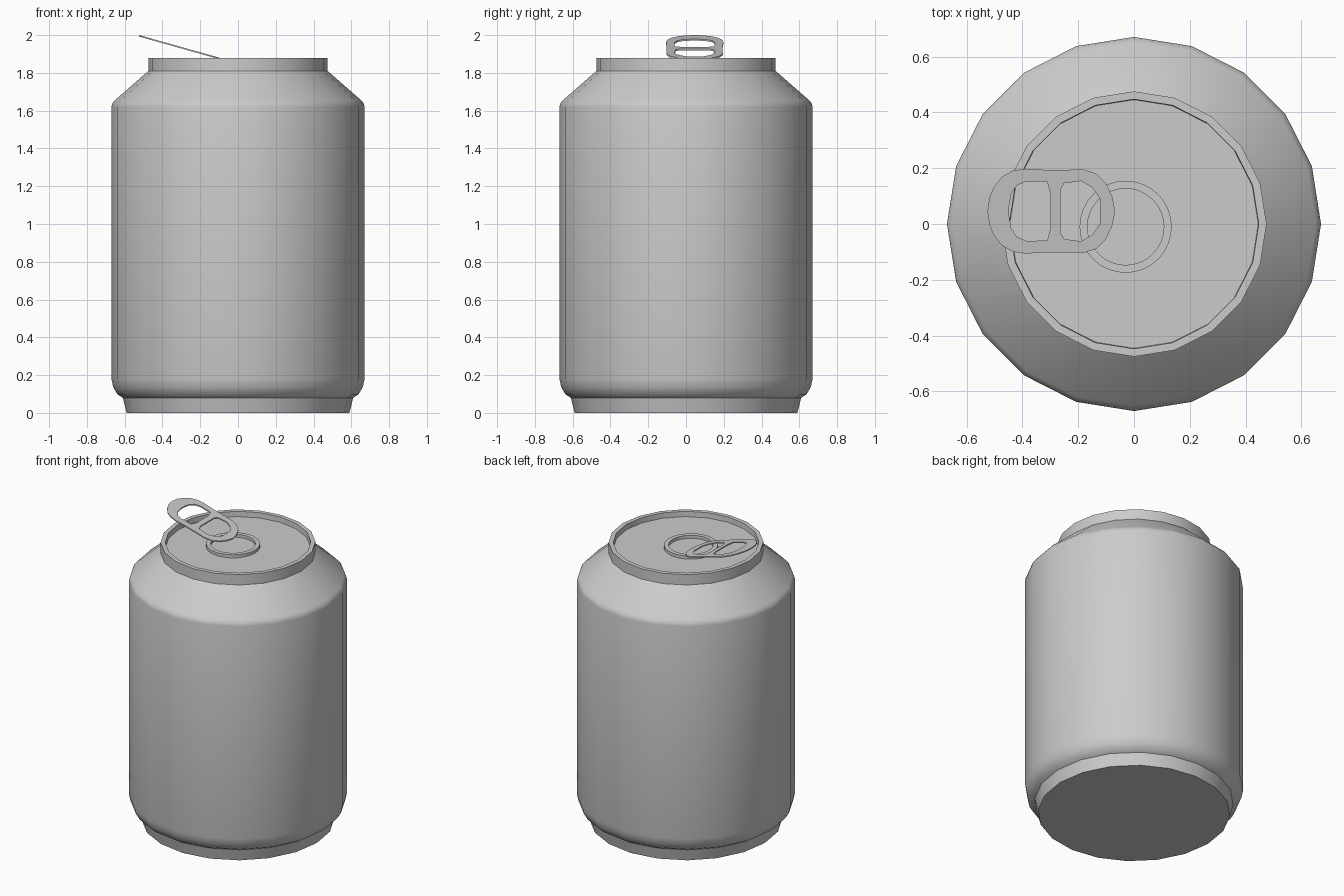
import bpy, bmesh, math

if "Cube" in bpy.data.objects:
    bpy.data.objects.remove(bpy.data.objects["Cube"])

SIDES = 20


def finish(obj, angle=30):
    bpy.ops.object.select_all(action='DESELECT')
    bpy.context.view_layer.objects.active = obj
    obj.select_set(True)
    bpy.ops.object.shade_smooth_by_angle(angle=math.radians(angle))


def lathe(name, profile, sides=SIDES, center=(0, 0), closed=False):
    """Revolve an (r, z) profile; open profiles get capped at both ends."""
    bm = bmesh.new()
    rings = []
    for r, z in profile:
        rings.append([bm.verts.new((center[0] + r * math.cos(2 * math.pi * i / sides),
                                    center[1] + r * math.sin(2 * math.pi * i / sides), z))
                      for i in range(sides)])
    pairs = list(zip(rings, rings[1:]))
    if closed:
        pairs.append((rings[-1], rings[0]))
    for a, b in pairs:
        for i in range(sides):
            j = (i + 1) % sides
            bm.faces.new((a[i], a[j], b[j], b[i]))
    if not closed:
        bm.faces.new(rings[0][::-1])
        bm.faces.new(rings[-1])
    bmesh.ops.recalc_face_normals(bm, faces=bm.faces[:])
    mesh = bpy.data.meshes.new(name)
    bm.to_mesh(mesh)
    bm.free()
    obj = bpy.data.objects.new(name, mesh)
    bpy.context.collection.objects.link(obj)
    finish(obj)
    return obj


# Can shell: foot, rounded base, wall, shoulder, rim and recessed lid
lathe("can_body", [
    (0.59, 0.0), (0.61, 0.08), (0.638, 0.098), (0.66, 0.135), (0.67, 0.18),
    (0.67, 1.62), (0.666, 1.638), (0.652, 1.655), (0.475, 1.81),
    (0.475, 1.88), (0.447, 1.88), (0.445, 1.845)])

# Raised ring on the lid
lathe("lid_ring", [(0.165, 1.84), (0.165, 1.866), (0.137, 1.866), (0.137, 1.84)],
      sides=32, center=(-0.03, -0.01), closed=True)

# Pull tab: half outlines (x, distance from tab axis), mirrored across the axis
AXIS_Y = 0.046
outer = [(-0.525, 0), (-0.518, 0.05), (-0.5, 0.09), (-0.472, 0.124), (-0.435, 0.145),
         (-0.39, 0.152), (-0.32, 0.148), (-0.25, 0.148), (-0.18, 0.149), (-0.135, 0.135),
         (-0.1, 0.1), (-0.077, 0.05), (-0.068, 0)]
finger_hole = [(-0.447, 0.02), (-0.44, 0.06), (-0.42, 0.092), (-0.385, 0.107),
               (-0.311, 0.105), (-0.299, 0.06)]
rivet_hole = [(-0.264, 0.075), (-0.25, 0.1), (-0.19, 0.108), (-0.15, 0.085),
              (-0.122, 0.045)]

curve = bpy.data.curves.new("tab_outline", 'CURVE')
curve.dimensions = '2D'
curve.fill_mode = 'BOTH'
curve.extrude = 0.004
for half in (outer, finger_hole, rivet_hole):
    loop = half + [(x, -d) for x, d in reversed(half) if d > 0]
    spline = curve.splines.new('POLY')
    spline.points.add(len(loop) - 1)
    for point, (x, d) in zip(spline.points, loop):
        point.co = (x, AXIS_Y + d, 0, 1)
    spline.use_cyclic_u = True
temp = bpy.data.objects.new("tab_outline", curve)
bpy.context.collection.objects.link(temp)
bpy.context.view_layer.update()
graph = bpy.context.evaluated_depsgraph_get()
tab_mesh = bpy.data.meshes.new_from_object(temp.evaluated_get(graph))
bpy.data.objects.remove(temp)

# Weld the tab and slope it upwards towards its outer end
bm = bmesh.new()
bm.from_mesh(tab_mesh)
bmesh.ops.remove_doubles(bm, verts=bm.verts[:], dist=0.0005)
for v in bm.verts:
    v.co.z += 1.868 - 0.281 * (v.co.x + 0.068)
bmesh.ops.recalc_face_normals(bm, faces=bm.faces[:])
bm.to_mesh(tab_mesh)
bm.free()
tab = bpy.data.objects.new("pull_tab", tab_mesh)
bpy.context.collection.objects.link(tab)
finish(tab)
